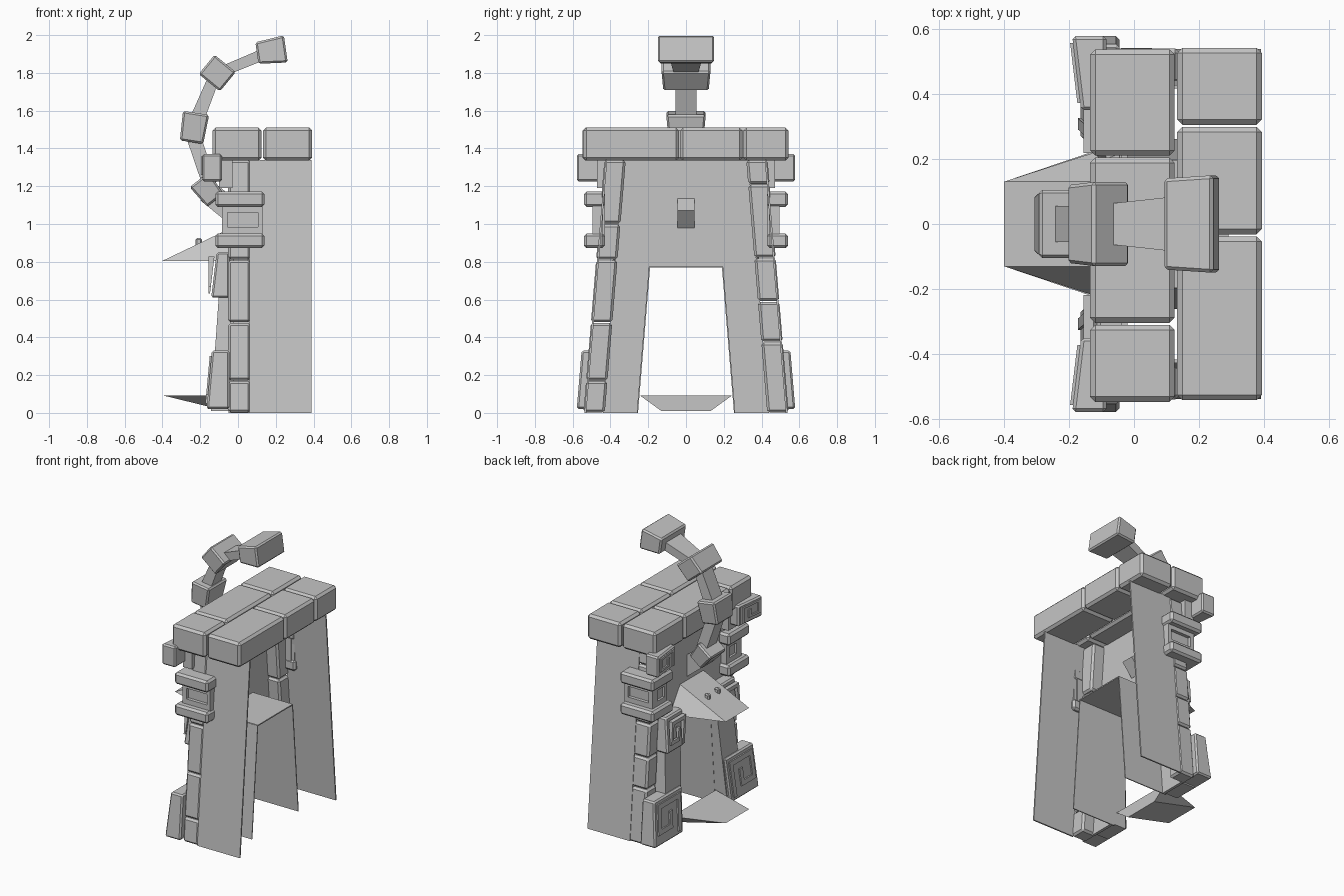
import bpy, bmesh, math
from mathutils import Vector

if "Cube" in bpy.data.objects:
    bpy.data.objects.remove(bpy.data.objects["Cube"], do_unlink=True)

GREY = (0.56, 0.56, 0.56, 1)
stone = bpy.data.materials.new("grey_stone")
stone.use_nodes = True
stone.diffuse_color = GREY
stone.node_tree.nodes["Principled BSDF"].inputs["Base Color"].default_value = GREY

LEAN = 0.083  # inward batter of the walls


def finish(name, bm, bevel=0):
    bmesh.ops.recalc_face_normals(bm, faces=bm.faces)
    me = bpy.data.meshes.new(name)
    bm.to_mesh(me)
    bm.free()
    me.materials.append(stone)
    ob = bpy.data.objects.new(name, me)
    bpy.context.collection.objects.link(ob)
    if bevel:
        mod = ob.modifiers.new("bevel", "BEVEL")
        mod.width = bevel
        mod.segments = 1
    return ob


def loft(name, ring_a, ring_b, bevel=0):
    """Solid between two matching rings of points."""
    bm = bmesh.new()
    a = [bm.verts.new(p) for p in ring_a]
    b = [bm.verts.new(p) for p in ring_b]
    bm.faces.new(a)
    bm.faces.new(b)
    for i in range(len(a)):
        j = (i + 1) % len(a)
        bm.faces.new((a[i], a[j], b[j], b[i]))
    return finish(name, bm, bevel)


def block(name, x, y, z, s=1, lean=LEAN, pitch=0, yaw=0, bevel=0):
    """Box by ranges, leaning inwards, pitched back with height, yawed with y."""
    def ring(h):
        pts = []
        for px, py in ((x[0], y[0]), (x[1], y[0]), (x[1], y[1]), (x[0], y[1])):
            px += (pitch * h + yaw * (y[1] - py)) if px == x[0] else 0
            pts.append((px, s * (py - math.copysign(lean * h, py)), h))
        return pts
    return loft(name, ring(z[0]), ring(z[1]), bevel)


def bar(name, p, q, h, w, bevel=0):
    """Tapered box along p-q in the xz plane; h heights and w half widths."""
    p, q = Vector((p[0], 0, p[1])), Vector((q[0], 0, q[1]))
    d = (q - p).normalized()
    up = Vector((-d.z, 0, d.x))
    rings = []
    for c, hh, ww in ((p, h[0] / 2, w[0]), (q, h[1] / 2, w[1])):
        rings.append([c + up * hh * k + Vector((0, ww * m, 0))
                      for k, m in ((1, 1), (1, -1), (-1, -1), (-1, 1))])
    return loft(name, rings[0], rings[1], bevel)


def corner(name, x0, x1, y0, y1, z, s, bevel=0):
    """L-shaped band wrapping the outer front corner of a column."""
    pts = ((x0, y1), (x1, y1), (x1, 0.43), (-0.03, 0.43), (-0.03, y0), (x0, y0))
    rings = [[(px, s * py, h) for px, py in pts] for h in z]
    return loft(name, rings[0], rings[1], bevel)


SPIRAL = ((0.15, 0.15), (0.15, 0.85), (0.85, 0.85), (0.85, 0.3), (0.45, 0.3), (0.45, 0.58))


def carved_slab(name, x, y, z, s, lean, pitch, yaw):
    """Slab with a square spiral in low relief on its front."""
    block(name, x, y, z, s, lean, pitch, yaw, 0.01)
    dy, dz, r = y[1] - y[0], z[1] - z[0], 0.055
    for (u0, v0), (u1, v1) in zip(SPIRAL, SPIRAL[1:]):
        ya = y[0] + dy * (min(u0, u1) - r)
        yb = y[0] + dy * (max(u0, u1) + r)
        za = z[0] + dz * (min(v0, v1) - r)
        zb = z[0] + dz * (max(v0, v1) + r)
        front = x[0] - 0.009 + yaw * (y[1] - yb)
        block(name + "_spiral", (front, x[0] + 0.06), (ya, yb), (za, zb), s, lean, pitch, yaw)


# Roof slabs in two rows
for x, cuts in (((-0.135, 0.125), (-0.55, -0.307, 0.207, 0.54)),
                ((0.133, 0.393), (-0.545, -0.035, 0.302, 0.545))):
    for a, b in zip(cuts, cuts[1:]):
        block("roof_slab", x, (a + 0.003, b - 0.003), (1.335, 1.51), lean=0, bevel=0.016)

# Front wall above the doorway
block("lintel_wall", (-0.04, -0.02), (-0.44, 0.44), (0.77, 1.34))
# Passage roof
block("passage_roof", (-0.07, 0.29), (-0.258, 0.258), (0.77, 0.778))

JOINTS = {1: (0, 0.375, 0.59, 0.82, 1.21, 1.34), -1: (0, 0.17, 0.478, 0.81, 1.0, 1.34)}
for s in (1, -1):
    side = "left_" if s > 0 else "right_"
    # Side panel, wall beside the doorway and passage lining
    block(side + "side_panel", (0.06, 0.39), (0.528, 0.538), (0, 1.34), s)
    block(side + "door_wall", (-0.04, -0.02), (0.256, 0.44), (0, 0.775), s)
    block(side + "passage_wall", (-0.05, 0.29), (0.254, 0.261), (0, 0.775), s)
    block(side + "jamb", (-0.145, -0.03), (0.256, 0.43), (0.01, 0.85), s, pitch=0.07)

    # Corner column of bricks
    for a, b in zip(JOINTS[s], JOINTS[s][1:]):
        block(side + "column_brick", (-0.052, 0.067), (0.43, 0.543), (a + 0.002, b - 0.002),
              s, bevel=0.013)

    # Carved slabs at the foot, cheek and brow
    carved_slab(side + "foot_slab", (-0.168, -0.045), (0.265, 0.58), (0.02, 0.33), s, LEAN, 0.09, 0)
    carved_slab(side + "cheek_slab", (-0.215, -0.045), (0.27, 0.455), (0.61, 0.85), s, LEAN, 0.12, 0)
    carved_slab(side + "brow_slab", (-0.19, -0.085), (0.35, 0.578), (1.225, 1.37), s, 0, 0, 0.12)
    block(side + "brow_mount", (-0.1, -0.03), (0.33, 0.47), (1.19, 1.335), s, 0)

    # Eye: two lids, a recessed core and a raised frame
    corner(side + "eye_upper_lid", -0.12, 0.14, 0.31, 0.54, (1.09, 1.172), s, 0.014)
    corner(side + "eye_lower_lid", -0.12, 0.14, 0.31, 0.54, (0.872, 0.95), s, 0.014)
    corner(side + "eye_core", -0.07, 0.11, 0.33, 0.472, (0.94, 1.1), s)
    for x in ((-0.085, -0.055), (0.105, 0.13)):
        block(side + "eye_frame_post", x, (0.44, 0.495), (0.94, 1.1), s, 0)
    for z in ((0.94, 0.985), (1.06, 1.1)):
        block(side + "eye_frame_rail", (-0.085, 0.13), (0.44, 0.495), z, s, 0)
        block(side + "eye_front_rail", (-0.085, -0.04), (0.33, 0.49), z, s, 0)
    block(side + "eye_front_post", (-0.085, -0.04), (0.33, 0.36), (0.94, 1.1), s, 0)

    # Nostril on the upper jaw
    block(side + "nostril", (-0.225, -0.19), (0.04, 0.07), (0.87, 0.925), s, 0, bevel=0.008)


def jaw(name, z_flat, z_back, root):
    """Pointed jaw: flat biting side, sloping outer side with narrow ridge."""
    bm = bmesh.new()
    pts = [(-0.4, 0.13, z_flat), (root, 0.245, z_flat), (root, 0.13, z_back)]
    l = [bm.verts.new(p) for p in pts]
    r = [bm.verts.new((x, -y, z)) for x, y, z in pts]
    bm.faces.new(l)
    bm.faces.new(r)
    for i in range(3):
        j = (i + 1) % 3
        bm.faces.new((l[i], l[j], r[j], r[i]))
    finish(name, bm)


jaw("upper_jaw", 0.805, 0.975, -0.045)
jaw("lower_jaw", 0.093, 0.01, -0.06)

# Curling trunk: links first, then the beads
bar("trunk_root", (-0.16, 1.17), (0.02, 1.025), (0.12, 0.12), (0.045, 0.045))
bar("trunk_link_low", (-0.15, 1.21), (-0.235, 1.46), (0.075, 0.075), (0.055, 0.05))
bar("trunk_link_mid", (-0.215, 1.56), (-0.125, 1.78), (0.075, 0.06), (0.055, 0.055))
bar("trunk_link_high", (-0.09, 1.805), (0.14, 1.9), (0.055, 0.06), (0.06, 0.085))
bar("trunk_bead_1", (-0.12, 1.125), (-0.205, 1.235), (0.11, 0.13), (0.075, 0.09), 0.01)
bar("trunk_bead_2", (-0.246, 1.433), (-0.222, 1.588), (0.125, 0.14), (0.09, 0.105), 0.01)
bar("trunk_bead_3", (-0.152, 1.748), (-0.068, 1.85), (0.145, 0.145), (0.12, 0.13), 0.01)
bar("trunk_bead_4", (0.1, 1.905), (0.253, 1.927), (0.115, 0.145), (0.14, 0.15), 0.01)
